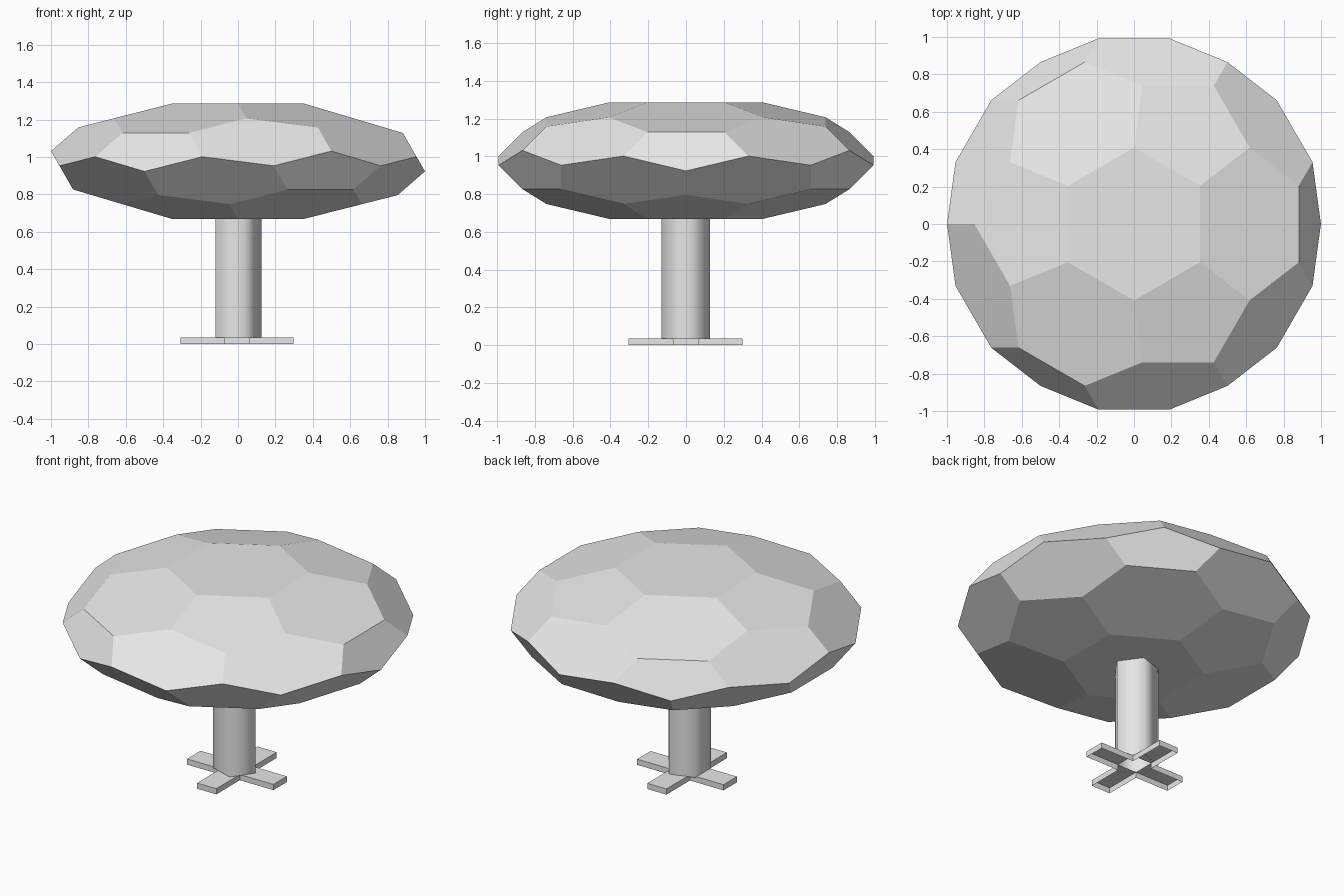
import bpy
import bmesh
import math
from mathutils import Vector, Matrix

old = bpy.data.objects.get("Cube")
if old:
    bpy.data.objects.remove(old, do_unlink=True)

grey = bpy.data.materials.new("light_grey")
grey.use_nodes = True
grey.diffuse_color = (0.8, 0.8, 0.8, 1)
grey.node_tree.nodes["Principled BSDF"].inputs["Base Color"].default_value = (0.8, 0.8, 0.8, 1)


def make_object(name, bm, location, smooth=False):
    mesh = bpy.data.meshes.new(name)
    for face in bm.faces:
        face.smooth = smooth
    bm.to_mesh(mesh)
    bm.free()
    mesh.materials.append(grey)
    obj = bpy.data.objects.new(name, mesh)
    obj.location = location
    bpy.context.collection.objects.link(obj)
    return obj


def ring(radius, z, start, count):
    step = math.tau / count
    return [Vector((radius * math.cos(start + i * step), radius * math.sin(start + i * step), z))
            for i in range(count)]


# Canopy: flattened ball of hexagons and pentagons, a hexagon on top
EDGE = 1.226
golden = (1 + math.sqrt(5)) / 2
r_cap = EDGE / math.sqrt(3)
r_mid = r_cap * golden
z_cap = 0.75576 * EDGE
z_mid = math.sqrt(r_cap ** 2 + z_cap ** 2 - r_mid ** 2)
corners = (ring(r_cap, z_cap, math.pi, 3) + ring(r_mid, z_mid, 0, 3)
           + ring(r_mid, -z_mid, math.pi, 3) + ring(r_cap, -z_cap, 0, 3))
bm = bmesh.new()
for a in corners:
    for b in corners:
        if a is not b and (a - b).length < EDGE * 1.1:
            bm.verts.new(a.lerp(b, 1 / 3))
bmesh.ops.convex_hull(bm, input=bm.verts[:])
bmesh.ops.dissolve_limit(bm, angle_limit=math.radians(3), verts=bm.verts[:], edges=bm.edges[:])
bmesh.ops.scale(bm, vec=(1, 1, 0.308 / z_cap), verts=bm.verts[:])
bmesh.ops.recalc_face_normals(bm, faces=bm.faces[:])
make_object("canopy", bm, (0, 0, 0.977))

# Trunk: open five-sided tube with smooth sides
bm = bmesh.new()
low = [bm.verts.new(p) for p in ring(0.135, 0.035, 0, 5)]
high = [bm.verts.new(p) for p in ring(0.135, 0.7, 0, 5)]
for i in range(5):
    j = (i + 1) % 5
    bm.faces.new((low[i], low[j], high[j], high[i]))
make_object("trunk", bm, (-0.01, -0.002, 0), smooth=True)

# Base: four hollow arms, open underneath and at the centre
HALF, REACH, HEIGHT = 0.067, 0.302, 0.036
bm = bmesh.new()
for k in range(4):
    turn = Matrix.Rotation(k * math.pi / 2, 3, "Z")
    outline = ((HALF, -HALF), (REACH, -HALF), (REACH, HALF), (HALF, HALF))
    bottom = [bm.verts.new(turn @ Vector((x, y, 0))) for x, y in outline]
    top = [bm.verts.new(turn @ Vector((x, y, HEIGHT))) for x, y in outline]
    bm.faces.new(top)
    for i in range(3):
        bm.faces.new((bottom[i], bottom[i + 1], top[i + 1], top[i]))
bmesh.ops.remove_doubles(bm, verts=bm.verts[:], dist=0.0001)
make_object("cross_base", bm, (-0.006, -0.002, 0))
